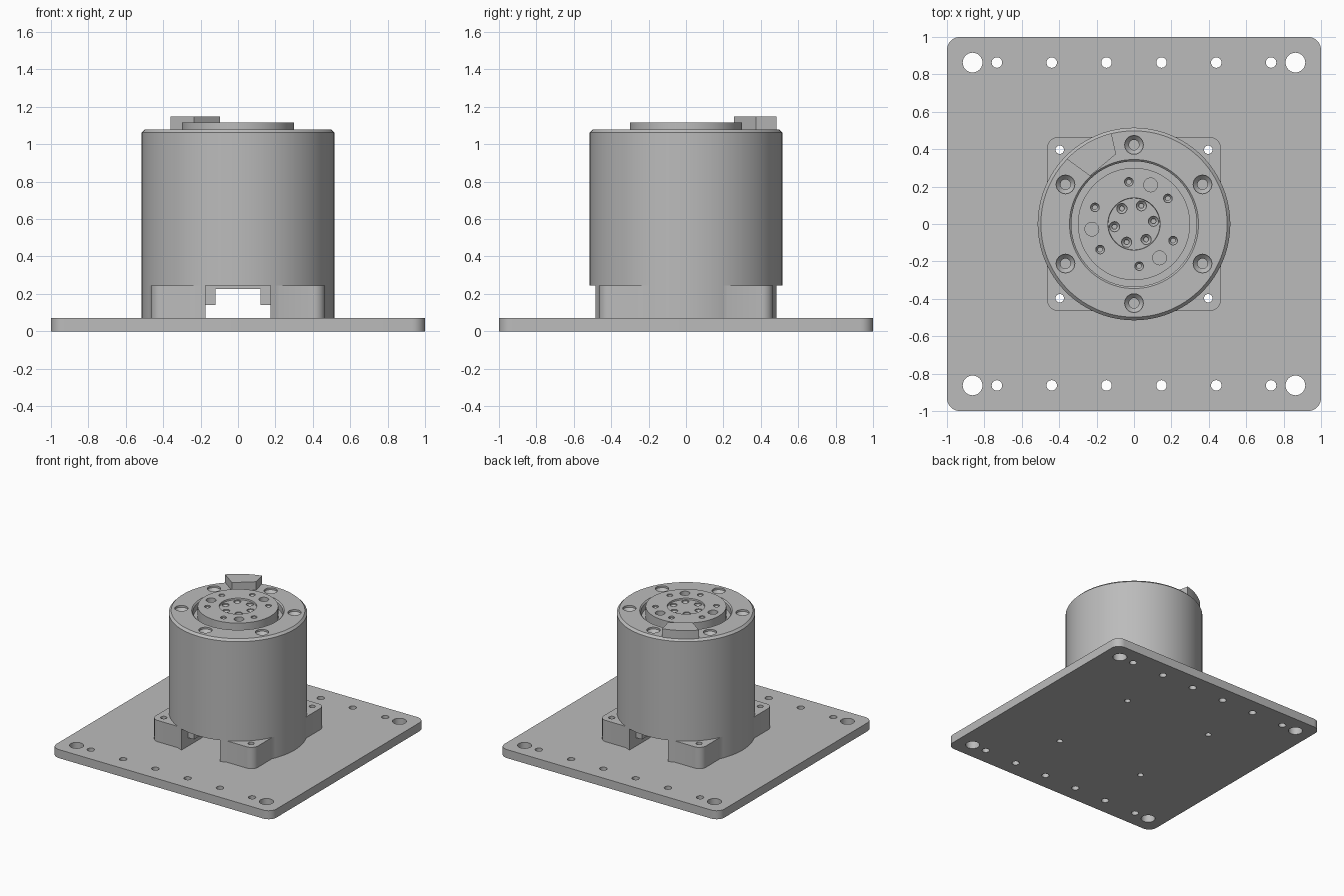
import bpy, bmesh
from math import sin, cos, pi, radians

if "Cube" in bpy.data.objects:
    bpy.data.objects.remove(bpy.data.objects["Cube"])

grey = bpy.data.materials.new("Machined grey")
grey.use_nodes = True
grey.diffuse_color = (0.5, 0.5, 0.5, 1)
grey.node_tree.nodes["Principled BSDF"].inputs["Base Color"].default_value = (0.5, 0.5, 0.5, 1)


def skin(bm, rings):
    """Join closed loops of points into a capped solid."""
    loops = [[bm.verts.new(p) for p in ring] for ring in rings]
    n = len(loops[0])
    for a, b in zip(loops, loops[1:]):
        for i in range(n):
            j = (i + 1) % n
            bm.faces.new((a[i], a[j], b[j], b[i]))
    bm.faces.new(loops[0][::-1])
    bm.faces.new(loops[-1])


def lathe(bm, profile, x=0, y=0, segs=24):
    """Turn an (r, z) profile around a vertical axis."""
    skin(bm, [[(x + r * cos(2 * pi * i / segs), y + r * sin(2 * pi * i / segs), z)
               for i in range(segs)] for r, z in profile])


def prism(bm, outline, z0, z1):
    skin(bm, [[(x, y, z) for x, y in outline] for z in (z0, z1)])


def rounded_square(h, r, steps=8):
    pts = []
    for k, (sx, sy) in enumerate(((1, 1), (-1, 1), (-1, -1), (1, -1))):
        for i in range(steps + 1):
            a = (k + i / steps) * pi / 2
            pts.append((sx * (h - r) + r * cos(a), sy * (h - r) + r * sin(a)))
    return pts


def box(x0, x1, y0, y1):
    return [(x0, y0), (x1, y0), (x1, y1), (x0, y1)]


def polar(r, start, count):
    return [(r * cos(radians(start) + 2 * pi * k / count),
             r * sin(radians(start) + 2 * pi * k / count)) for k in range(count)]


def make(name, bm):
    bmesh.ops.recalc_face_normals(bm, faces=bm.faces)
    mesh = bpy.data.meshes.new(name)
    bm.to_mesh(mesh)
    bm.free()
    ob = bpy.data.objects.new(name, mesh)
    bpy.context.collection.objects.link(ob)
    mesh.materials.append(grey)
    return ob


def combine(ob, bm, operation="DIFFERENCE"):
    """Apply a boolean with a temporary helper solid."""
    helper = make("helper", bm)
    mod = ob.modifiers.new("cut", "BOOLEAN")
    mod.operation, mod.solver, mod.object = operation, "EXACT", helper
    bpy.context.view_layer.objects.active = ob
    bpy.ops.object.modifier_apply(modifier=mod.name)
    bpy.data.objects.remove(helper)


def finish(ob):
    for p in ob.data.polygons:
        p.use_smooth = True
    ob.data.set_sharp_from_angle(angle=radians(25))


PLATE, BASE, TOP, DISC = 0.07, 0.245, 1.08, 1.115
ear_holes = [(x, y) for x in (-0.397, 0.397) for y in (-0.397, 0.397)]

# Mounting plate with its hole rows
bm = bmesh.new()
prism(bm, rounded_square(1, 0.07), 0, PLATE)
plate = make("mounting_plate", bm)
bm = bmesh.new()
for y in (-0.863, 0.863):
    for s in (-1, 1):
        for x, r in ((0.863, 0.053), (0.733, 0.028), (0.44, 0.028), (0.147, 0.028)):
            lathe(bm, [(r, -0.1), (r, 0.2)], s * x, y)
for x, y in ear_holes:
    lathe(bm, [(0.023, -0.1), (0.023, 0.2)], x, y)
combine(plate, bm)
finish(plate)

# Eared base, slotted from front to back
bm = bmesh.new()
prism(bm, rounded_square(0.465, 0.06), PLATE, BASE)
base = make("motor_base", bm)
bm = bmesh.new()
lathe(bm, [(0.515, PLATE), (0.515, BASE)], segs=96)
combine(base, bm, "UNION")
bm = bmesh.new()
prism(bm, box(-0.175, 0.175, -1, 1), 0, 0.4)
for x, y in ear_holes:
    lathe(bm, [(0.023, 0), (0.023, 0.4)], x, y)
combine(base, bm)
finish(base)

# Channel hanging in the slot
bm = bmesh.new()
skin(bm, [[(x, y, z) for x, z in ((-0.175, 0.14), (-0.12, 0.14), (-0.12, 0.225), (0.12, 0.225),
                                  (0.12, 0.14), (0.175, 0.14), (0.175, BASE), (-0.175, BASE))]
          for y in (-0.4, 0.4)])
make("slot_channel", bm)

# Housing with chamfered rim and sunken centre
bm = bmesh.new()
lathe(bm, [(0.515, BASE), (0.515, TOP - 0.017), (0.498, TOP), (0.345, TOP),
           (0.335, TOP - 0.01), (0.335, 1.02)], segs=96)
housing = make("housing", bm)
bm = bmesh.new()
for x, y in polar(0.423, 90, 6):
    lathe(bm, [(0.027, 0.98), (0.027, 1.04), (0.05, 1.065), (0.05, 1.2)], x, y)
combine(housing, bm)
finish(housing)

# Output disc with recessed hub
bm = bmesh.new()
lathe(bm, [(0.3, 1.0), (0.3, DISC), (0.14, DISC), (0.138, DISC - 0.012)], segs=96)
disc = make("output_disc", bm)
bm = bmesh.new()
for x, y in polar(0.105, 8, 6):
    lathe(bm, [(0.013, 1.05), (0.013, 1.08), (0.027, 1.095), (0.027, 1.2)], x, y)
for x, y in polar(0.227, 37, 6):
    lathe(bm, [(0.012, 1.05), (0.012, 1.09), (0.023, 1.105), (0.023, 1.2)], x, y)
for x, y in polar(0.227, 67, 3):
    lathe(bm, [(0.037, 1.06), (0.037, 1.2)], x, y)
combine(disc, bm)
finish(disc)

# Stop block on the rim
bm = bmesh.new()
arc = [(0.5 * cos(radians(a)), 0.5 * sin(radians(a))) for a in range(104, 137, 4)]
prism(bm, arc + [(-0.235, 0.257), (-0.096, 0.374)], TOP - 0.005, 1.147)
finish(make("stop_block", bm))
